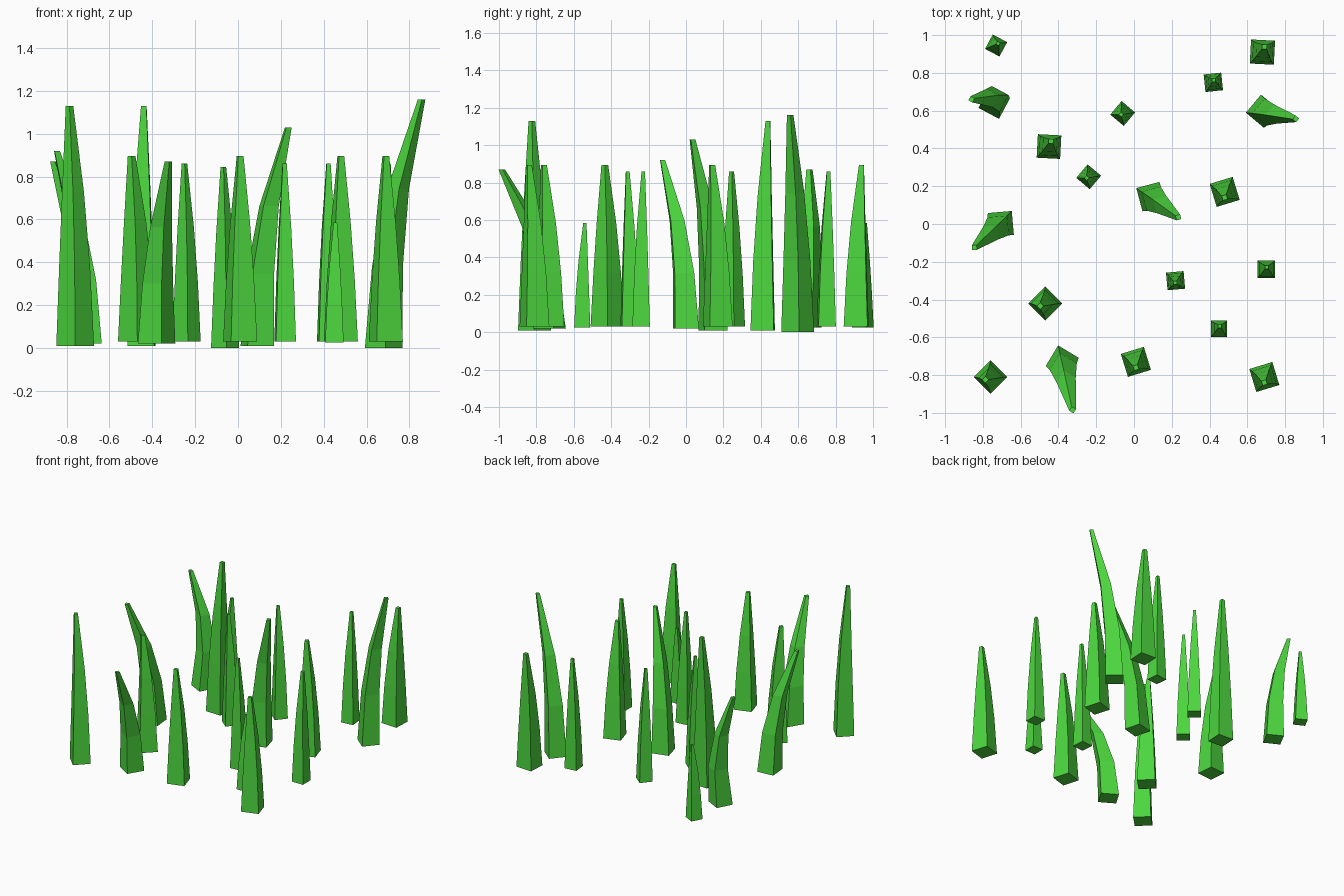
import bpy
import bmesh
from math import cos, sin, radians
from mathutils import Vector

default_cube = bpy.data.objects.get("Cube")
if default_cube:
    bpy.data.objects.remove(default_cube, do_unlink=True)

# One grass green for every blade
green = bpy.data.materials.new("grass_green")
green.use_nodes = True
green.diffuse_color = (0.072, 0.68, 0.048, 1)
green.node_tree.nodes["Principled BSDF"].inputs["Base Color"].default_value = green.diffuse_color

# Rings of a blade: fraction of height, of base size, of lean
RINGS = ((0, 1, 0), (0.33, 0.82, 0.1), (0.64, 0.58, 0.38), (1, 0.2, 1))


def make_blade(name, x, y, yaw, radius, bottom, top, lean, sway=(0, 0)):
    """Four-sided tapering blade; yaw points at a corner, lean moves the tip,
    sway pushes the middle rings sideways."""
    bm = bmesh.new()
    loops = []
    for height, size, bend in RINGS:
        middle = 1 if 0 < height < 1 else 0
        centre = Vector((x + lean[0] * bend + sway[0] * middle,
                         y + lean[1] * bend + sway[1] * middle,
                         bottom + (top - bottom) * height))
        loop = []
        for side in range(4):
            angle = radians(yaw + side * 90)
            offset = Vector((cos(angle), sin(angle), 0)) * radius * size
            loop.append(bm.verts.new(centre + offset))
        loops.append(loop)

    # Walls between neighbouring rings, then both ends
    for low, high in zip(loops, loops[1:]):
        for i in range(4):
            j = (i + 1) % 4
            bm.faces.new((low[i], low[j], high[j], high[i]))
    bm.faces.new(loops[0][::-1])
    bm.faces.new(loops[-1])

    mesh = bpy.data.meshes.new(name)
    bm.to_mesh(mesh)
    bm.free()
    mesh.materials.append(green)
    blade = bpy.data.objects.new(name, mesh)
    bpy.context.collection.objects.link(blade)
    return blade


def make_straight(name, spots, radius, bottom, top, lean_length):
    """Copies of one nearly upright blade, each turned by its own yaw."""
    for number, (x, y, yaw) in enumerate(spots, 1):
        direction = radians(yaw - 152)
        lean = (lean_length * cos(direction), lean_length * sin(direction))
        make_blade(f"{name}_{number}", x, y, yaw, radius, bottom, top, lean)


# Upright blades, grouped by size
make_straight("wide_blade",
              [(0.68, 0.91, 222), (0.48, 0.17, 62), (-0.47, -0.42, 0),
               (0.01, -0.73, 62), (0.69, -0.81, 62)],
              radius=0.09, bottom=0.03, top=0.895, lean_length=0.03)
make_straight("narrow_blade",
              [(-0.24, 0.25, 5), (0.42, 0.75, 231), (0.22, -0.3, 50), (0.7, -0.24, 225)],
              radius=0.066, bottom=0.03, top=0.86, lean_length=0.012)
make_straight("low_set_blade", [(-0.06, 0.585, 5)],
              radius=0.066, bottom=0, top=0.845, lean_length=0.01)
make_straight("tall_blade", [(-0.45, 0.41, 222), (-0.76, -0.81, 0)],
              radius=0.088, bottom=0.01, top=1.13, lean_length=0.03)
make_straight("short_blade", [(0.45, -0.555, 225), (-0.73, 0.945, 197)],
              radius=0.061, bottom=0.025, top=0.585, lean_length=0.015)

# Blades that bend over towards the tip
make_blade("bent_blade_back_right", -0.74, 0.64, 17, 0.087, 0.025, 0.87,
           lean=(-0.12, 0.02), sway=(0.02, 0.02))
make_blade("bent_blade_back_left", 0.68, 0.597, 5, 0.088, 0, 1.16, lean=(0.177, -0.04))
make_blade("bent_blade_centre", 0.09, 0.145, 60, 0.09, 0.01, 1.03, lean=(0.145, -0.11))
make_blade("bent_blade_right", -0.705, 0, 50, 0.09, 0.02, 0.92, lean=(-0.14, -0.125))
make_blade("bent_blade_front", -0.38, -0.73, 14, 0.09, 0.02, 0.87, lean=(0.055, -0.255))
